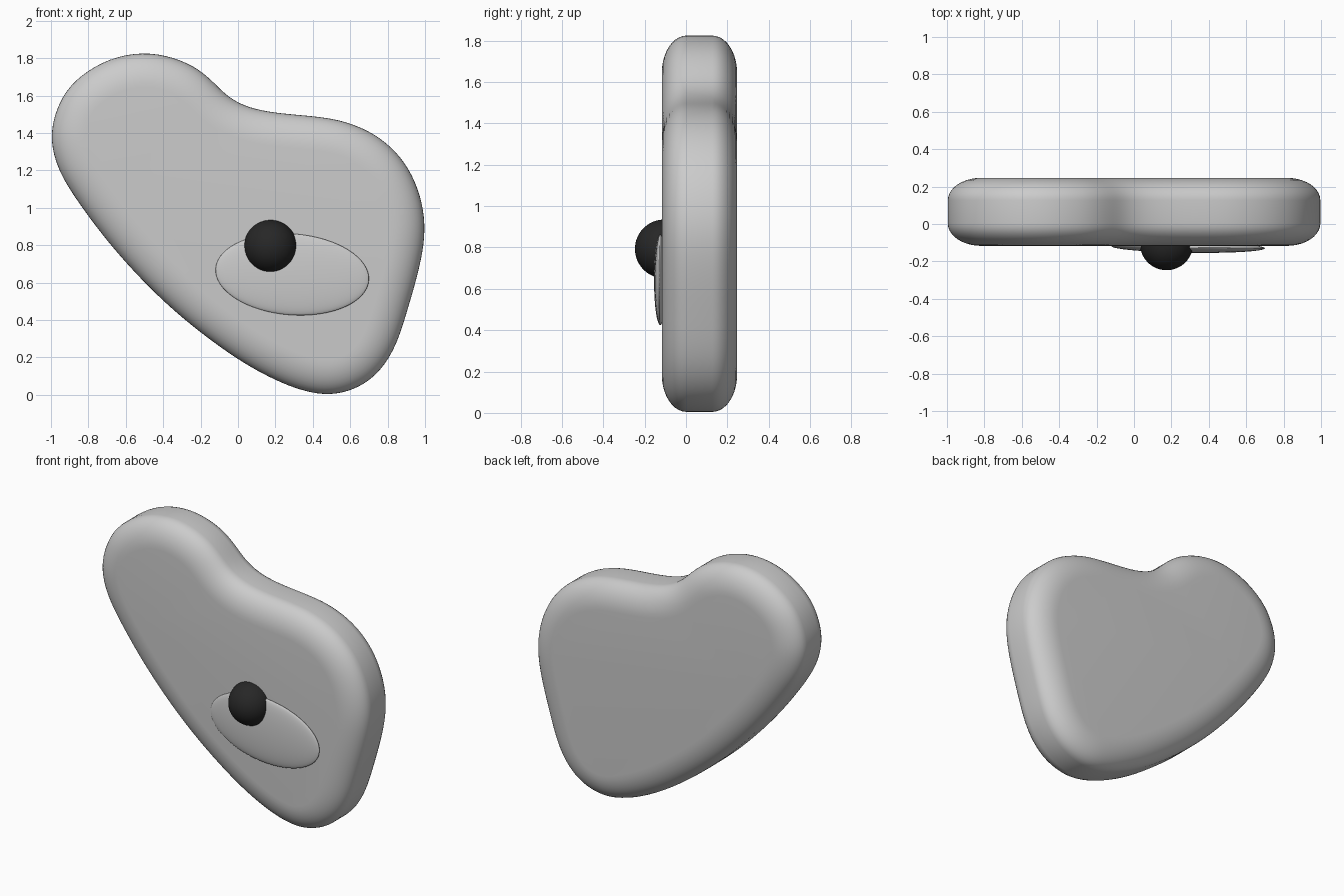
import bpy, bmesh, math
from mathutils import Vector

if "Cube" in bpy.data.objects:
    bpy.data.objects.remove(bpy.data.objects["Cube"])

# Palette outline (x, z), clockwise from the top of the left lobe
OUTLINE = [(-0.47, 1.83), (-0.27, 1.775), (-0.15, 1.69), (-0.054, 1.595), (0.064, 1.535),
           (0.225, 1.505), (0.44, 1.486), (0.60, 1.452), (0.76, 1.374), (0.894, 1.24),
           (0.975, 1.063), (1.0, 0.876), (0.97, 0.683), (0.91, 0.469), (0.846, 0.27),
           (0.76, 0.131), (0.643, 0.04), (0.49, 0.0), (0.33, 0.028), (0.17, 0.094),
           (-0.016, 0.20), (-0.257, 0.378), (-0.47, 0.57), (-0.686, 0.806), (-0.873, 1.058),
           (-0.964, 1.218), (-1.0, 1.38), (-0.964, 1.54), (-0.873, 1.68), (-0.686, 1.797)]
FRONT, BACK, INSET, DEPTH = -0.117, 0.247, 0.18, 0.12


def smooth_loop(points, steps):
    """Closed Catmull-Rom curve, lightly relaxed."""
    p = [Vector(q) for q in points]
    n, out = len(p), []
    for i in range(n):
        a, b, c, d = p[i - 1], p[i], p[(i + 1) % n], p[(i + 2) % n]
        for k in range(steps):
            t = k / steps
            out.append(0.5 * (2 * b + (c - a) * t + (2 * a - 5 * b + 4 * c - d) * t * t
                              + (3 * b - a - 3 * c + d) * t ** 3))
    for _ in range(6):
        out = [(out[i - 1] + 2 * out[i] + out[(i + 1) % len(out)]) / 4 for i in range(len(out))]
    return out


def finish(name, bm):
    bmesh.ops.recalc_face_normals(bm, faces=bm.faces)
    for f in bm.faces:
        f.smooth = True
    me = bpy.data.meshes.new(name)
    bm.to_mesh(me)
    bm.free()
    ob = bpy.data.objects.new(name, me)
    bpy.context.collection.objects.link(ob)
    return ob


# Body: outline swept through a rounded edge profile, front to back
loop = smooth_loop(OUTLINE, 5)
n = len(loop)
inward = []
for i in range(n):
    t = (loop[(i + 1) % n] - loop[i - 1]).normalized()
    inward.append(Vector((t.y, -t.x)))
arc = [math.pi / 2 * k / 10 for k in range(11)]
profile = [(INSET * (1 - math.sin(a)), FRONT + DEPTH * (1 - math.cos(a))) for a in arc]
profile += [(s, FRONT + BACK - y) for s, y in reversed(profile)]
bm = bmesh.new()
rings = []
for s, y in profile:
    ring = [q + m * s for q, m in zip(loop, inward)]
    rings.append([bm.verts.new((q.x, y, q.y)) for q in ring])
for r0, r1 in zip(rings, rings[1:]):
    for i in range(n):
        j = (i + 1) % n
        bm.faces.new((r0[i], r0[j], r1[j], r1[i]))
bm.faces.new(rings[0])
bm.faces.new(rings[-1])
finish("body", bm)


def ellipsoid(name, centre, radii, rotation=(0, 0, 0)):
    bm = bmesh.new()
    bmesh.ops.create_uvsphere(bm, u_segments=64, v_segments=32, radius=1)
    ob = finish(name, bm)
    ob.location, ob.scale, ob.rotation_euler = centre, radii, rotation
    return ob


# Shallow oval pad and dark ball on the front
ellipsoid("oval_pad", (0.29, -0.124, 0.644), (0.411, 0.03, 0.217),
          (0, math.radians(4.5), math.radians(-0.8)))
ball = ellipsoid("ball", (0.174, -0.105, 0.793), (0.142, 0.142, 0.142))
mat = bpy.data.materials.new("dark")
mat.diffuse_color = (0.02, 0.02, 0.02, 1)
mat.use_nodes = True
mat.node_tree.nodes["Principled BSDF"].inputs["Base Color"].default_value = mat.diffuse_color
ball.data.materials.append(mat)
